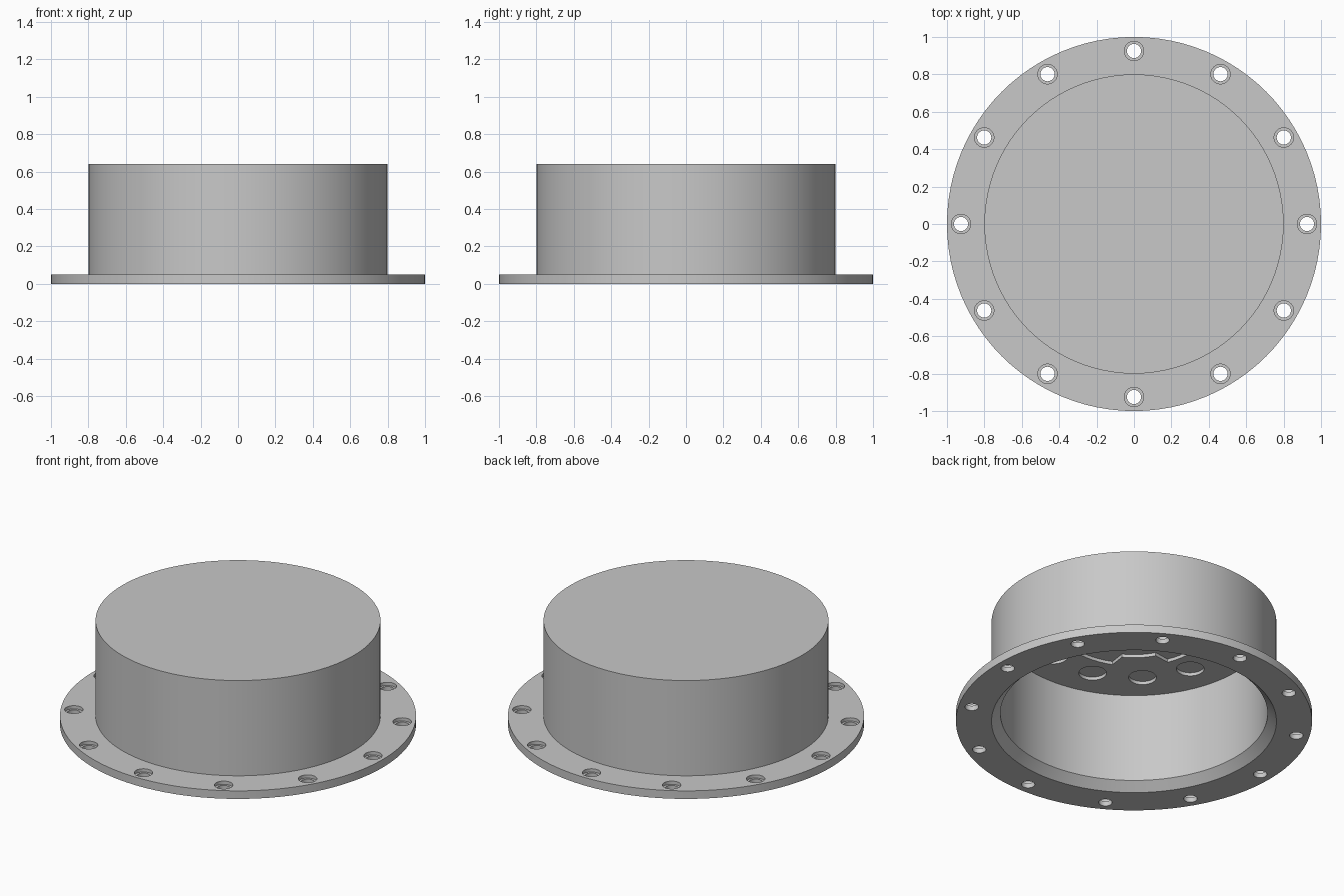
import bpy, bmesh, math
from mathutils import Vector

old = bpy.data.objects.get("Cube")
if old:
    bpy.data.objects.remove(old, do_unlink=True)

grey = bpy.data.materials.new("matte_grey")
grey.use_nodes = True
grey.diffuse_color = (0.58, 0.58, 0.58, 1)
grey.node_tree.nodes["Principled BSDF"].inputs["Base Color"].default_value = grey.diffuse_color


def to_object(bm, name):
    bmesh.ops.recalc_face_normals(bm, faces=bm.faces)
    mesh = bpy.data.meshes.new(name)
    bm.to_mesh(mesh)
    bm.free()
    mesh.materials.append(grey)
    obj = bpy.data.objects.new(name, mesh)
    bpy.context.collection.objects.link(obj)
    return obj


def add_prism(bm, outline, low, high):
    face = bm.faces.new([bm.verts.new((x, y, low)) for x, y in outline])
    out = bmesh.ops.extrude_face_region(bm, geom=[face])
    verts = [g for g in out["geom"] if isinstance(g, bmesh.types.BMVert)]
    bmesh.ops.translate(bm, verts=verts, vec=(0, 0, high - low))


def circle(radius, cx=0, cy=0, sides=32):
    steps = [math.tau * i / sides for i in range(sides)]
    return [(cx + radius * math.cos(a), cy + radius * math.sin(a)) for a in steps]


def add_ring(bm, ring_radius, radius, low, high, offset=0):
    for i in range(12):
        a = math.radians(30 * i + offset)
        add_prism(bm, circle(radius, ring_radius * math.cos(a), ring_radius * math.sin(a)), low, high)


def cut(target, bm, name):
    cutter = to_object(bm, name)
    cutter.hide_render = True
    mod = target.modifiers.new(name, "BOOLEAN")
    mod.operation, mod.solver, mod.object = "DIFFERENCE", "EXACT", cutter
    bpy.context.view_layer.objects.active = target
    bpy.ops.object.modifier_apply(modifier=name)
    bpy.data.objects.remove(cutter, do_unlink=True)


# Flanged cover: a turned profile, hollow from below with a chamfered mouth
profile = [(0, 0.64), (0.8, 0.64), (0.8, 0.05), (1, 0.05), (1, 0),
           (0.8, 0), (0.75, 0.05), (0.75, 0.6), (0, 0.6)]
bm = bmesh.new()
points = [bm.verts.new((r, 0, z)) for r, z in profile]
edges = [bm.edges.new(pair) for pair in zip(points, points[1:])]
bmesh.ops.spin(bm, geom=points + edges, cent=(0, 0, 0), axis=(0, 0, 1),
               angle=math.tau, steps=96)
bmesh.ops.remove_doubles(bm, verts=bm.verts, dist=0.0001)
cover = to_object(bm, "flanged_cover")

# Bolt holes with counterbores
bm = bmesh.new()
add_ring(bm, 0.925, 0.038, -0.1, 0.2)
cut(cover, bm, "bolt_holes")
bm = bmesh.new()
add_ring(bm, 0.925, 0.052, 0.03, 0.2)
cut(cover, bm, "counterbores")

# Shallow round pockets and a four-lobed recess in the inner ceiling
bm = bmesh.new()
add_ring(bm, 0.55, 0.078, 0.5, 0.62, 15)
lobes = []
for quarter in range(4):
    for radius, middle, half in ((0.42, 0, 23.3), (0.325, 45, 17)):
        for step in range(9):
            a = math.radians(90 * quarter + middle + half * (step / 4 - 1))
            lobes.append((radius * math.cos(a), radius * math.sin(a)))
add_prism(bm, lobes, 0.5, 0.62)
cut(cover, bm, "ceiling_pockets")

# Smooth the turned walls, keep the rims sharp
bpy.ops.object.select_all(action="DESELECT")
cover.select_set(True)
bpy.context.view_layer.objects.active = cover
bpy.ops.object.shade_smooth_by_angle(angle=math.radians(30))
